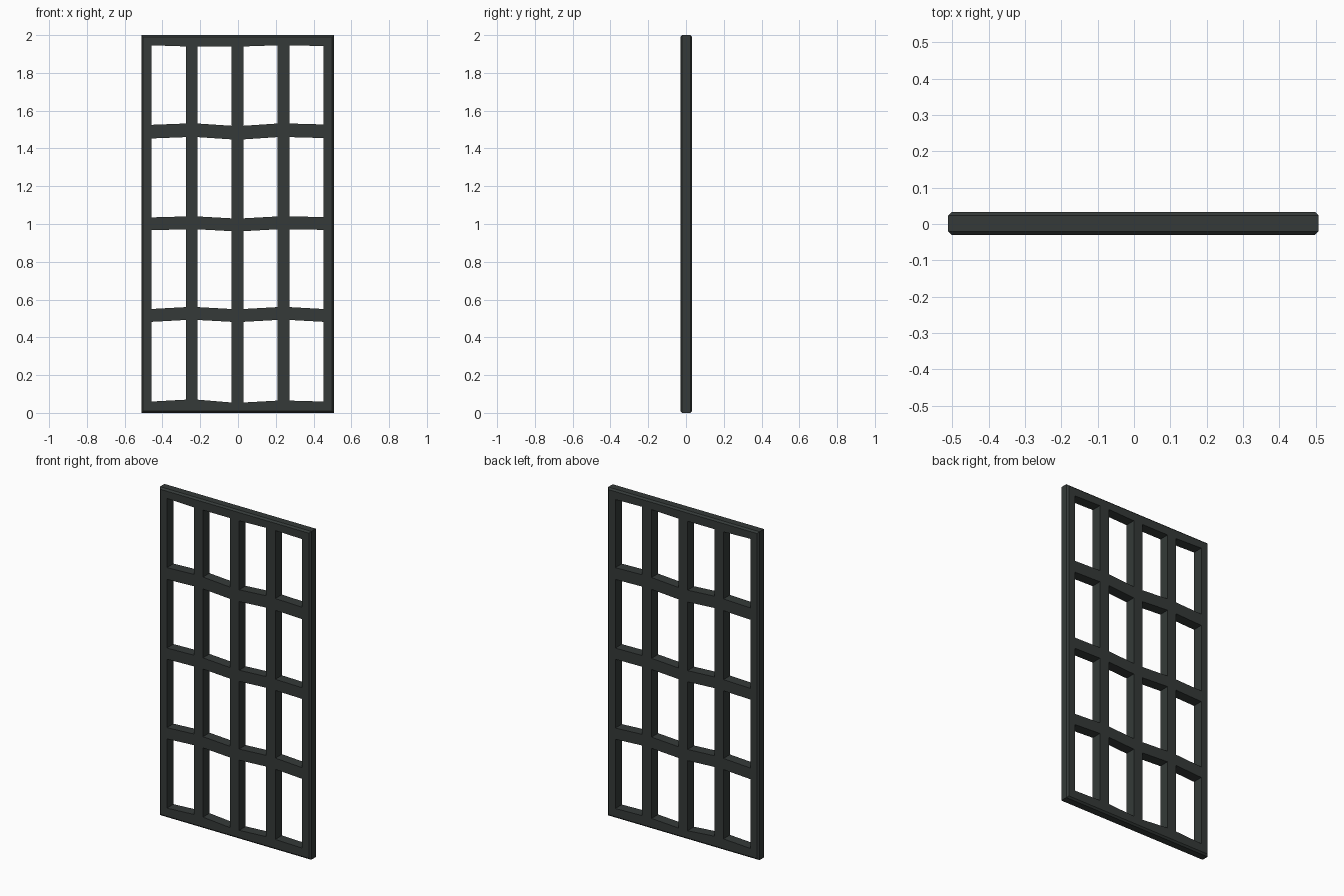
import bpy, bmesh

if "Cube" in bpy.data.objects:
    bpy.data.objects.remove(bpy.data.objects["Cube"])

# left/right edges of the five uprights
X = [(-0.512, -0.458), (-0.276, -0.215), (-0.034, 0.029), (0.209, 0.273), (0.453, 0.508)]
# bottom/top edges of the five rails
Z = [(0.0, 0.06), (0.482, 0.55), (0.967, 1.035), (1.453, 1.525), (1.946, 2.0)]
# slight hand-made waviness of the rails at each upright
WAVE = [[0, .01, -.005, .005, 0],
        [0, .01, 0, .01, 0],
        [0, .005, -.005, .005, .002],
        [0, .007, -.005, .007, .002],
        [0, -.006, -.006, 0, -.004]]
Y0, Y1 = -0.03, 0.033

bm = bmesh.new()

# front faces of the lattice: a 10 x 10 point grid with the openings left out
grid = []
for j in range(10):
    row = []
    for i in range(10):
        w = 0 if j in (0, 9) else WAVE[j // 2][i // 2]
        row.append(bm.verts.new((X[i // 2][i % 2], Y0, Z[j // 2][j % 2] + w)))
    grid.append(row)
for j in range(9):
    for i in range(9):
        if not (i % 2 and j % 2):
            bm.faces.new((grid[j][i], grid[j][i + 1], grid[j + 1][i + 1], grid[j + 1][i]))

# thickness
ext = bmesh.ops.extrude_face_region(bm, geom=bm.faces[:], use_keep_orig=True)
for v in ext["geom"]:
    if isinstance(v, bmesh.types.BMVert):
        v.co.y = Y1
bmesh.ops.recalc_face_normals(bm, faces=bm.faces[:])

# worn chamfer around the outer rim
def on_rim(e):
    a, b = (v.co for v in e.verts)
    if abs(a.y - b.y) > 1e-4:
        return False
    return any(abs(a[k] - c) < 1e-4 and abs(b[k] - c) < 1e-4
               for k, c in ((0, X[0][0]), (0, X[4][1]), (2, 2.0), (2, 0.0)))

bmesh.ops.bevel(bm, geom=[e for e in bm.edges if on_rim(e)], offset=0.01,
                offset_type='OFFSET', segments=1, affect='EDGES')
bmesh.ops.recalc_face_normals(bm, faces=bm.faces[:])

mesh = bpy.data.meshes.new("lattice_panel")
bm.to_mesh(mesh)
bm.free()
panel = bpy.data.objects.new("lattice_panel", mesh)
bpy.context.collection.objects.link(panel)

# dark iron
iron = bpy.data.materials.new("dark_iron")
iron.diffuse_color = (0.035, 0.042, 0.04, 1)
iron.use_nodes = True
iron.node_tree.nodes["Principled BSDF"].inputs["Base Color"].default_value = iron.diffuse_color
mesh.materials.append(iron)
